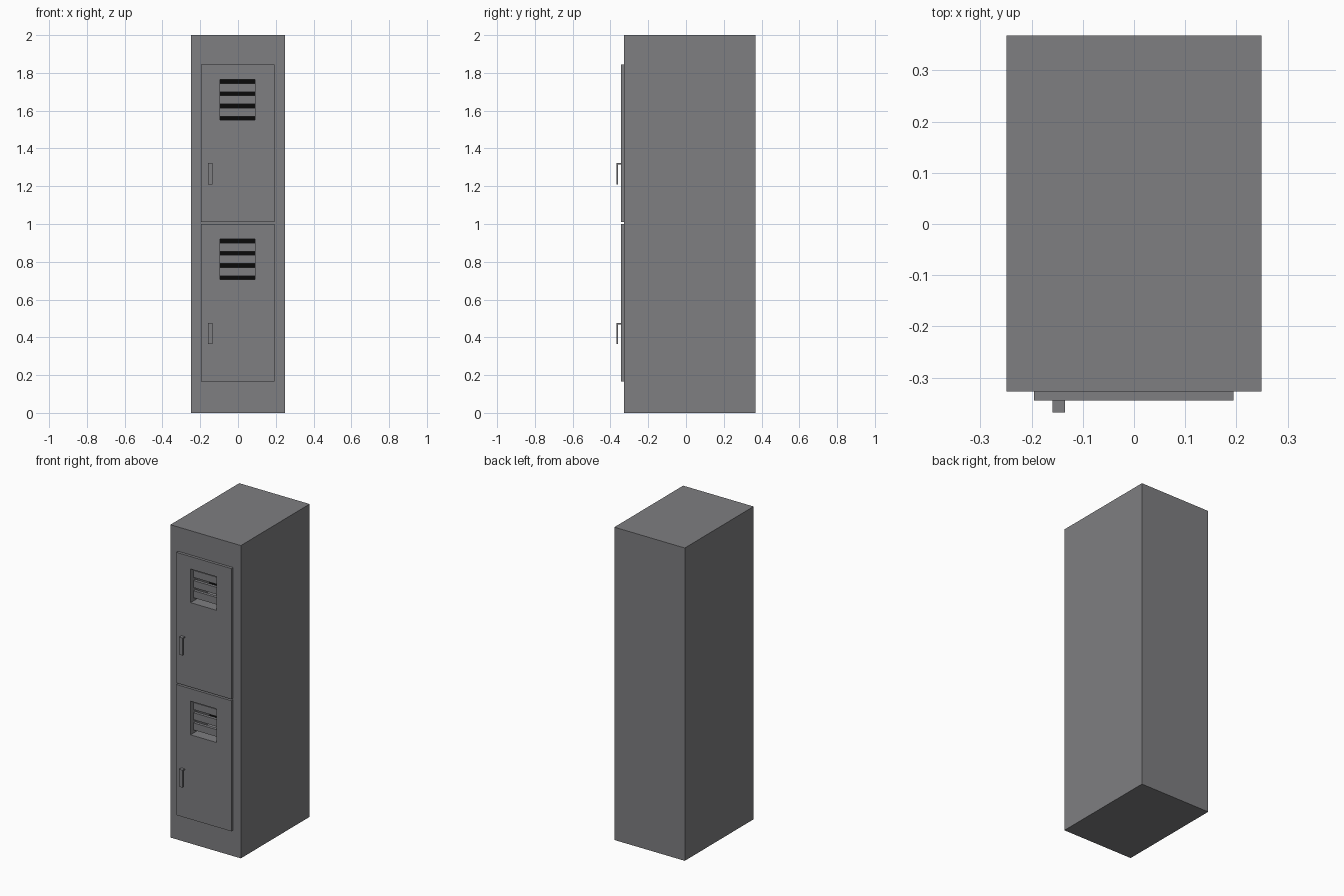
import bpy
from mathutils import Vector

default = bpy.data.objects.get("Cube")
if default:
    bpy.data.objects.remove(default, do_unlink=True)


def material(name, rgb):
    m = bpy.data.materials.new(name)
    m.use_nodes = True
    m.diffuse_color = (*rgb, 1)
    m.node_tree.nodes["Principled BSDF"].inputs["Base Color"].default_value = (*rgb, 1)
    return m


GREY = material("grey painted steel", (0.21, 0.21, 0.22))
BLACK = material("black vent interior", (0.003, 0.003, 0.003))


def box(name, x, y, z):
    """Box from (min, max) extents on each axis."""
    lo, hi = Vector((x[0], y[0], z[0])), Vector((x[1], y[1], z[1]))
    bpy.ops.mesh.primitive_cube_add(size=1, location=(lo + hi) / 2)
    ob = bpy.context.object
    ob.name = name
    ob.scale = hi - lo
    bpy.ops.object.transform_apply(location=False, rotation=False, scale=True)
    ob.data.materials.append(GREY)
    return ob


def cut(ob, cutter):
    mod = ob.modifiers.new("vent opening", 'BOOLEAN')
    mod.operation = 'DIFFERENCE'
    mod.solver = 'EXACT'
    mod.object = cutter
    bpy.context.view_layer.objects.active = ob
    bpy.ops.object.modifier_apply(modifier=mod.name)


FRONT, DOOR_FRONT, VENT_BACK = -0.327, -0.345, -0.15
VENT_X = (-0.094, 0.09)
VENT_H, GAP = 0.215, 0.02

# Cabinet
cabinet = box("cabinet", (-0.249, 0.249), (FRONT, 0.368), (0, 2))

for label, base in (("lower", 0.165), ("upper", 1.01)):
    # Door with a vent opening that runs on into the cabinet
    door = box(label + "_door", (-0.195, 0.194), (DOOR_FRONT, FRONT), (base, base + 0.835))
    sill = base + 0.54
    cutter = box("vent_cutter", VENT_X, (-0.4, VENT_BACK), (sill, sill + VENT_H))
    cut(door, cutter)
    cut(cabinet, cutter)
    bpy.data.objects.remove(cutter, do_unlink=True)

    # Dark panel at the back of the vent
    back = box(label + "_vent_back", VENT_X, (VENT_BACK - 0.004, VENT_BACK), (sill, sill + VENT_H))
    back.data.materials[0] = BLACK

    # Three slats with equal gaps
    slat_h = (VENT_H - 4 * GAP) / 3
    for i in range(3):
        z = sill + GAP + i * (slat_h + GAP)
        box(f"{label}_vent_slat_{i + 1}", VENT_X, (-0.315, -0.295), (z, z + slat_h))

    # Handle: short arm at the top with a hanging grip
    top = base + 0.312
    box(label + "_handle_arm", (-0.159, -0.135), (-0.36, DOOR_FRONT), (top - 0.008, top))
    box(label + "_handle_grip", (-0.159, -0.135), (-0.368, -0.36), (top - 0.112, top))
